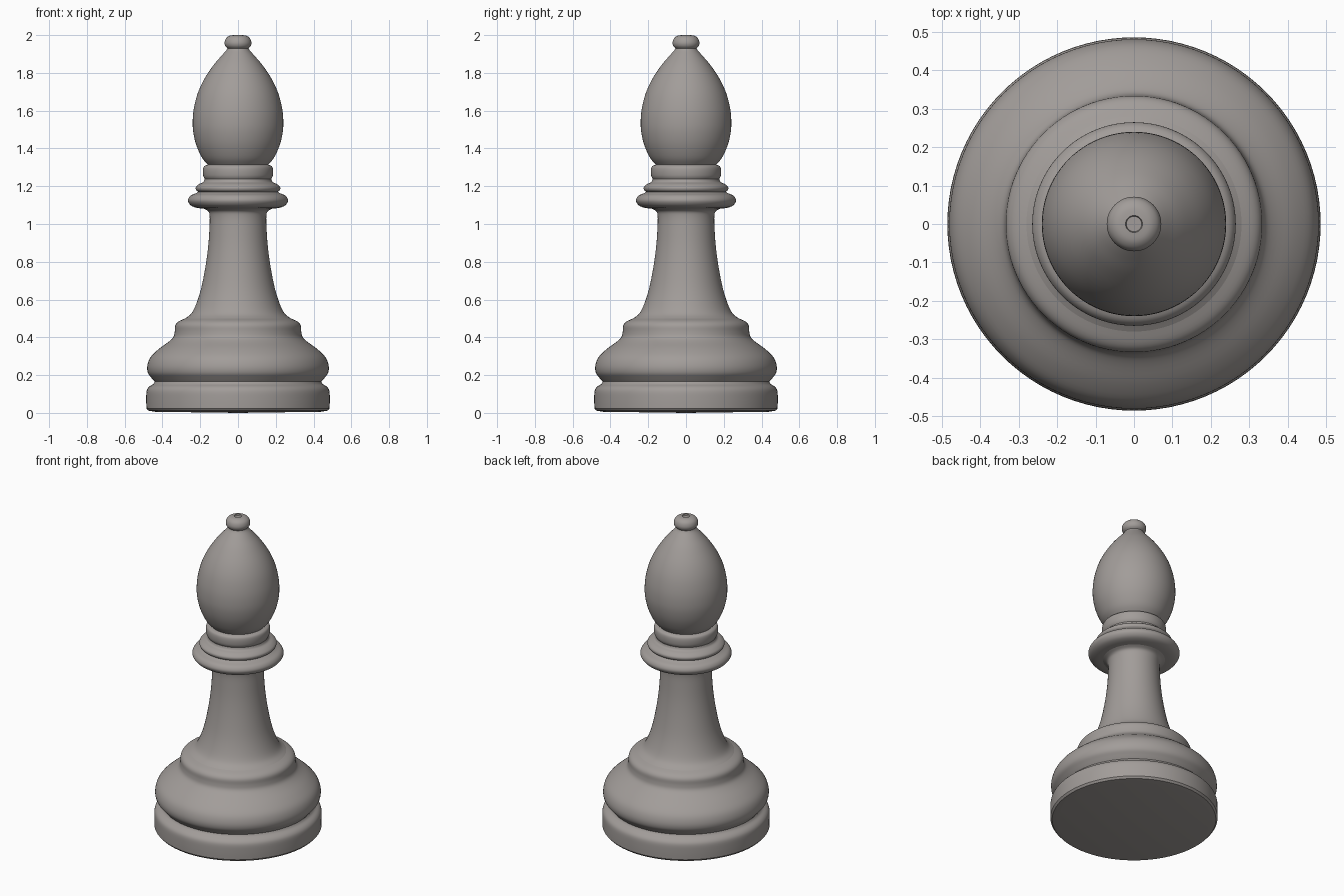
import bpy
import bmesh
from math import cos, sin, tau, radians
from mathutils import Vector

SEGMENTS = 96

default_cube = bpy.data.objects.get("Cube")
if default_cube:
    bpy.data.objects.remove(default_cube, do_unlink=True)

# One warm grey for the whole piece
grey = bpy.data.materials.new("warm grey")
grey.use_nodes = True
colour = (0.36, 0.335, 0.32, 1)
grey.diffuse_color = colour
shader = next(n for n in grey.node_tree.nodes if n.type == "BSDF_PRINCIPLED")
shader.inputs["Base Color"].default_value = colour
shader.inputs["Roughness"].default_value = 0.6


def smooth_profile(points, steps=4):
    """Pass a smooth spline through (radius, height) points."""
    pts = [Vector(p) for p in points]
    padded = [pts[0]] + pts + [pts[-1]]
    result = []
    for a, b, c, d in zip(padded, padded[1:], padded[2:], padded[3:]):
        for i in range(steps):
            t = i / steps
            result.append(b + (c - a) * t / 2
                          + (a - b * 2.5 + c * 2 - d / 2) * t * t
                          + ((b - c) * 1.5 + (d - a) / 2) * t ** 3)
    return result + [pts[-1]]


def lathe(name, points, smooth=True):
    """Turn a profile, listed from bottom to top, around the vertical axis."""
    profile = smooth_profile(points) if smooth else points
    bm = bmesh.new()
    rings = [[bm.verts.new((r * cos(tau * i / SEGMENTS),
                            r * sin(tau * i / SEGMENTS), z))
              for i in range(SEGMENTS)] for r, z in profile]
    for low, high in zip(rings, rings[1:]):
        for i in range(SEGMENTS):
            j = (i + 1) % SEGMENTS
            bm.faces.new((low[i], low[j], high[j], high[i]))
    bmesh.ops.remove_doubles(bm, verts=bm.verts, dist=0.00001)
    mesh = bpy.data.meshes.new(name)
    bm.to_mesh(mesh)
    bm.free()
    mesh.materials.append(grey)
    obj = bpy.data.objects.new(name, mesh)
    bpy.context.collection.objects.link(obj)
    bpy.ops.object.select_all(action="DESELECT")
    obj.select_set(True)
    bpy.context.view_layer.objects.active = obj
    bpy.ops.object.shade_smooth_by_angle(angle=radians(40))
    return obj


# Foot: flat underside and straight rim
lathe("base_underside", [(0, 0), (0.44, 0.006), (0.475, 0.012), (0.485, 0.024)], False)
lathe("base_rim", [(0.485, 0.024), (0.486, 0.07), (0.484, 0.115),
                   (0.472, 0.137), (0.45, 0.152), (0.441, 0.165)])

# Rounded bulge and the step above it
lathe("base_bulge", [(0.441, 0.165), (0.458, 0.185), (0.477, 0.212), (0.48, 0.25),
                     (0.463, 0.295), (0.42, 0.338), (0.365, 0.378), (0.342, 0.402),
                     (0.335, 0.43), (0.332, 0.463), (0.315, 0.484), (0.28, 0.5)])

# Flared stem
lathe("stem", [(0.28, 0.5), (0.248, 0.525), (0.222, 0.575), (0.195, 0.66),
               (0.173, 0.77), (0.158, 0.88), (0.151, 0.98), (0.15, 1.04),
               (0.157, 1.067), (0.18, 1.081)])

# Collar: wide ring, thin ring, neck band
lathe("collar_ring", [(0.18, 1.081), (0.22, 1.086), (0.25, 1.099), (0.265, 1.124),
                      (0.253, 1.149), (0.225, 1.162), (0.21, 1.17)])
lathe("collar_upper_ring", [(0.21, 1.17), (0.222, 1.18), (0.223, 1.196),
                            (0.205, 1.212), (0.183, 1.222), (0.176, 1.238)])
lathe("neck_band", [(0.176, 1.238), (0.184, 1.255), (0.186, 1.285),
                    (0.18, 1.305), (0.16, 1.314)])

# Egg-shaped head
lathe("head", [(0.16, 1.314), (0.19, 1.35), (0.22, 1.415), (0.236, 1.48),
               (0.24, 1.54), (0.234, 1.61), (0.214, 1.69), (0.18, 1.765),
               (0.132, 1.838), (0.09, 1.888), (0.063, 1.918), (0.056, 1.93)])

# Button on top with a tiny dimple
lathe("finial", [(0.056, 1.93), (0.067, 1.942), (0.071, 1.96), (0.064, 1.982),
                 (0.046, 1.996), (0.022, 2)])
lathe("finial_dimple", [(0.022, 2), (0.02, 1.992), (0, 1.992)], False)
